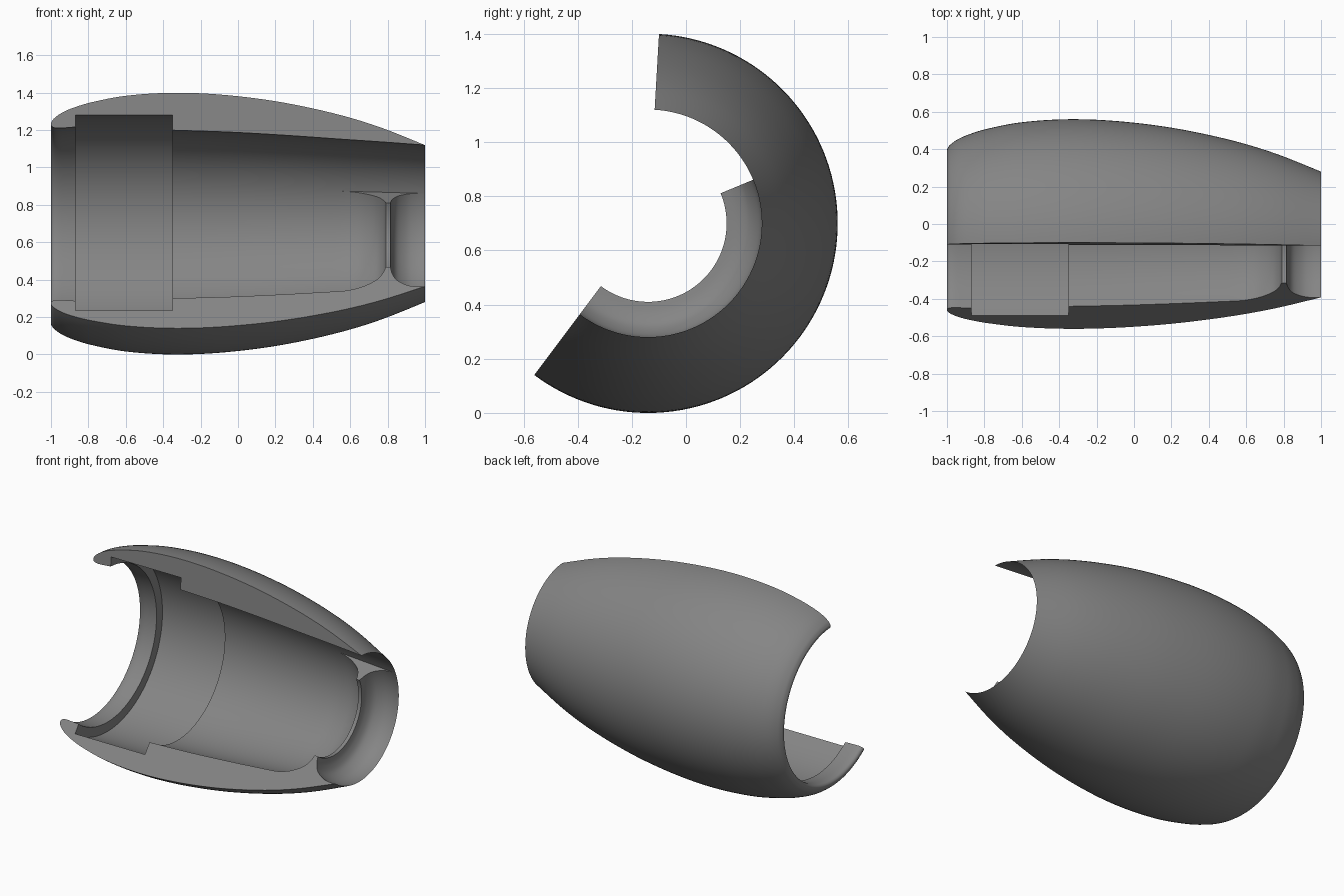
import bpy, bmesh, math

if "Cube" in bpy.data.objects:
    bpy.data.objects.remove(bpy.data.objects["Cube"])

CY, CZ = -0.14, 0.70                      # axis of revolution (along x)
A_LOW, A_SEAM, A_TOP = -126.9, 22.5, 86.7  # cut angles in degrees
N = 6                                     # samples per curve segment


def smooth(pts):
    """Catmull-Rom curve through (x, radius) points."""
    p = [pts[0]] + pts + [pts[-1]]
    out = []
    for i in range(1, len(p) - 2):
        a, b, c, d = p[i - 1:i + 3]
        for k in range(N):
            t = k / N
            out.append(tuple(0.5 * (2 * b[j] + (c[j] - a[j]) * t
                       + (2 * a[j] - 5 * b[j] + 4 * c[j] - d[j]) * t * t
                       + (3 * b[j] - a[j] - 3 * c[j] + d[j]) * t ** 3) for j in (0, 1)))
    return out + [pts[-1]]


def ring(bm, profile, deg):
    a = math.radians(deg)
    return [bm.verts.new((x, CY + r * math.cos(a), CZ + r * math.sin(a))) for x, r in profile]


def sweep(bm, profile, a0, a1, steps):
    """Revolve a closed profile; returns the first and last ring."""
    rings = [ring(bm, profile, a0 + (a1 - a0) * i / steps) for i in range(steps + 1)]
    n = len(profile)
    for p, q in zip(rings, rings[1:]):
        for i in range(n):
            j = (i + 1) % n
            bm.faces.new((p[i], p[j], q[j], q[i]))
    return rings[0], rings[-1]


# Rounded lip and outer skin, from the inner lip edge to the thin tail edge
skin = smooth([(-.87, .517), (-.92, .513), (-.96, .511), (-.985, .514), (-.997, .523),
               (-1, .535), (-.995, .548), (-.98, .566), (-.94, .594), (-.88, .62),
               (-.78, .65), (-.6, .684), (-.36, .70), (-.1, .691), (.2, .655),
               (.5, .593), (.75, .519), (1, .42)])
# Plain duct wall, tail to recess
duct = smooth([(1, .42), (.8, .435), (.55, .452), (.25, .473), (-.05, .49), (-.35, .50)])
# Throat ridge that narrows the duct near the tail
throat = (smooth([(1, .42), (.95, .421), (.9, .41), (.85, .378), (.825, .335), (.815, .29)])
          + smooth([(.79, .29), (.775, .33), (.74, .376), (.67, .42), (.6, .444), (.55, .452)]))
recess = [(-.35, .58), (-.87, .58)]

plain_profile = skin + duct[1:] + recess
throat_profile = skin + throat[1:] + duct[2 * N + 1:] + recess

bm = bmesh.new()
low, _ = sweep(bm, throat_profile, A_LOW, A_SEAM, 60)
_, top = sweep(bm, plain_profile, A_SEAM, A_TOP, 26)
# Cut faces, and the end face of the throat ridge
bm.faces.new(low)
bm.faces.new(top)
bm.faces.new(ring(bm, throat + duct[2 * N - 1:0:-1], A_SEAM))
bmesh.ops.remove_doubles(bm, verts=bm.verts, dist=1e-5)
bmesh.ops.recalc_face_normals(bm, faces=bm.faces)

mesh = bpy.data.meshes.new("cutaway_cowling")
bm.to_mesh(mesh)
bm.free()
obj = bpy.data.objects.new("cutaway_cowling", mesh)
bpy.context.collection.objects.link(obj)
bpy.context.view_layer.objects.active = obj
obj.select_set(True)
bpy.ops.object.shade_smooth_by_angle(angle=math.radians(35))

# Dark grey finish
grey = bpy.data.materials.new("dark_grey")
grey.diffuse_color = (0.235, 0.235, 0.235, 1)
grey.use_nodes = True
grey.node_tree.nodes["Principled BSDF"].inputs["Base Color"].default_value = grey.diffuse_color
mesh.materials.append(grey)
